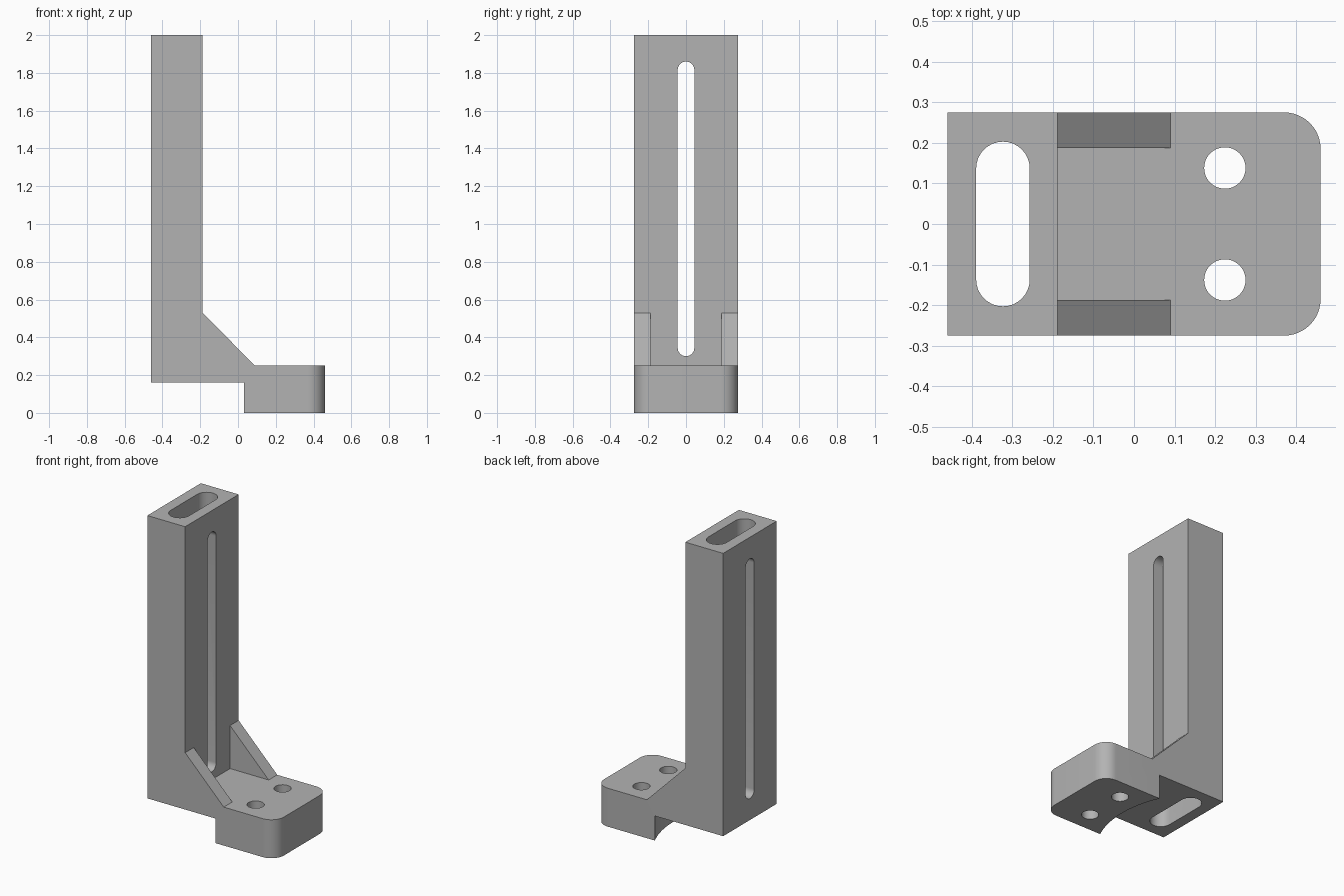
import bpy, bmesh
from math import sin, cos, pi

if "Cube" in bpy.data.objects:
    bpy.data.objects.remove(bpy.data.objects["Cube"], do_unlink=True)

grey = bpy.data.materials.new("plain grey")
grey.use_nodes = True
grey.diffuse_color = (0.45, 0.45, 0.45, 1)
grey.node_tree.nodes["Principled BSDF"].inputs["Base Color"].default_value = grey.diffuse_color

HALF_X, HALF_Y = 0.46, 0.275
POST_FACE, FOOT_BACK, GUSSET_END = -0.188, 0.032, 0.09
PLATE_LOW, PLATE_TOP, GUSSET_TOP = 0.16, 0.25, 0.53


def prism(name, outline, axis, low, high):
    """Extrude a 2D outline along an axis."""
    place = {"x": lambda u, v, w: (w, u, v),
             "y": lambda u, v, w: (u, w, v),
             "z": lambda u, v, w: (u, v, w)}[axis]
    bm = bmesh.new()
    face = bm.faces.new([bm.verts.new(place(u, v, low)) for u, v in outline])
    top = bmesh.ops.extrude_face_region(bm, geom=[face])["geom"]
    shift = place(0, 0, high - low)
    moved = [g for g in top if isinstance(g, bmesh.types.BMVert)]
    bmesh.ops.translate(bm, verts=moved, vec=shift)
    bmesh.ops.recalc_face_normals(bm, faces=bm.faces)
    mesh = bpy.data.meshes.new(name)
    bm.to_mesh(mesh)
    bm.free()
    mesh.materials.append(grey)
    obj = bpy.data.objects.new(name, mesh)
    bpy.context.collection.objects.link(obj)
    return obj


def circle(cu, cv, r, n=48):
    return [(cu + r * cos(2 * pi * i / n), cv + r * sin(2 * pi * i / n)) for i in range(n)]


def slot(cu, cv, half, r, n=16):
    """Round-ended slot running along the second coordinate."""
    pts = []
    for sign, start in ((1, 0), (-1, pi)):
        for i in range(n + 1):
            a = start + pi * i / n
            pts.append((cu + r * cos(a), cv + sign * (half - r) + r * sin(a)))
    return pts


# Bracket side profile, including the gusset slope
bracket = prism("bracket", [
    (-HALF_X, PLATE_LOW), (FOOT_BACK, PLATE_LOW), (FOOT_BACK, 0), (HALF_X, 0),
    (HALF_X, PLATE_TOP), (GUSSET_END, PLATE_TOP), (POST_FACE, GUSSET_TOP),
    (POST_FACE, 2), (-HALF_X, 2)], "y", -HALF_Y, HALF_Y)

# Rounded vertical corners at the end of the foot
bm = bmesh.new()
bm.from_mesh(bracket.data)
corners = [e for e in bm.edges
           if all(v.co.x > HALF_X - 0.001 for v in e.verts)
           and abs(e.verts[0].co.z - e.verts[1].co.z) > 0.1]
bmesh.ops.bevel(bm, geom=corners, offset=0.09, segments=12, profile=0.5, affect="EDGES")
bm.to_mesh(bracket.data)
bm.free()

# Cutters: gusset pocket, post slots, bolt holes and the curved back of the foot
depth = 0.06
radius = (HALF_Y ** 2 + depth ** 2) / (2 * depth)
cutters = [
    prism("gusset_pocket", [(POST_FACE, PLATE_TOP), (GUSSET_END, PLATE_TOP),
                            (GUSSET_END, 0.6), (POST_FACE, 0.6)], "y", -0.187, 0.187),
    prism("long_slot", slot(0, 1.08, 0.78, 0.044), "x", -0.6, 0.0),
    prism("cable_slot", slot(-0.323, 0, 0.203, 0.066), "z", -0.1, 2.1),
    prism("foot_curve", circle(FOOT_BACK + depth - radius, 0, radius, 128), "z", -0.1, PLATE_LOW),
]
for side in (-1, 1):
    cutters.append(prism("bolt_hole", circle(0.224, side * 0.138, 0.051), "z", -0.1, 0.4))

bpy.ops.object.select_all(action="DESELECT")
bracket.select_set(True)
bpy.context.view_layer.objects.active = bracket
for cutter in cutters:
    cutter.hide_render = True
    mod = bracket.modifiers.new(cutter.name, "BOOLEAN")
    mod.operation = "DIFFERENCE"
    mod.solver = "EXACT"
    mod.object = cutter
    bpy.ops.object.modifier_apply(modifier=mod.name)
for cutter in cutters:
    bpy.data.objects.remove(cutter, do_unlink=True)

bpy.ops.object.shade_smooth_by_angle(angle=pi / 6)
